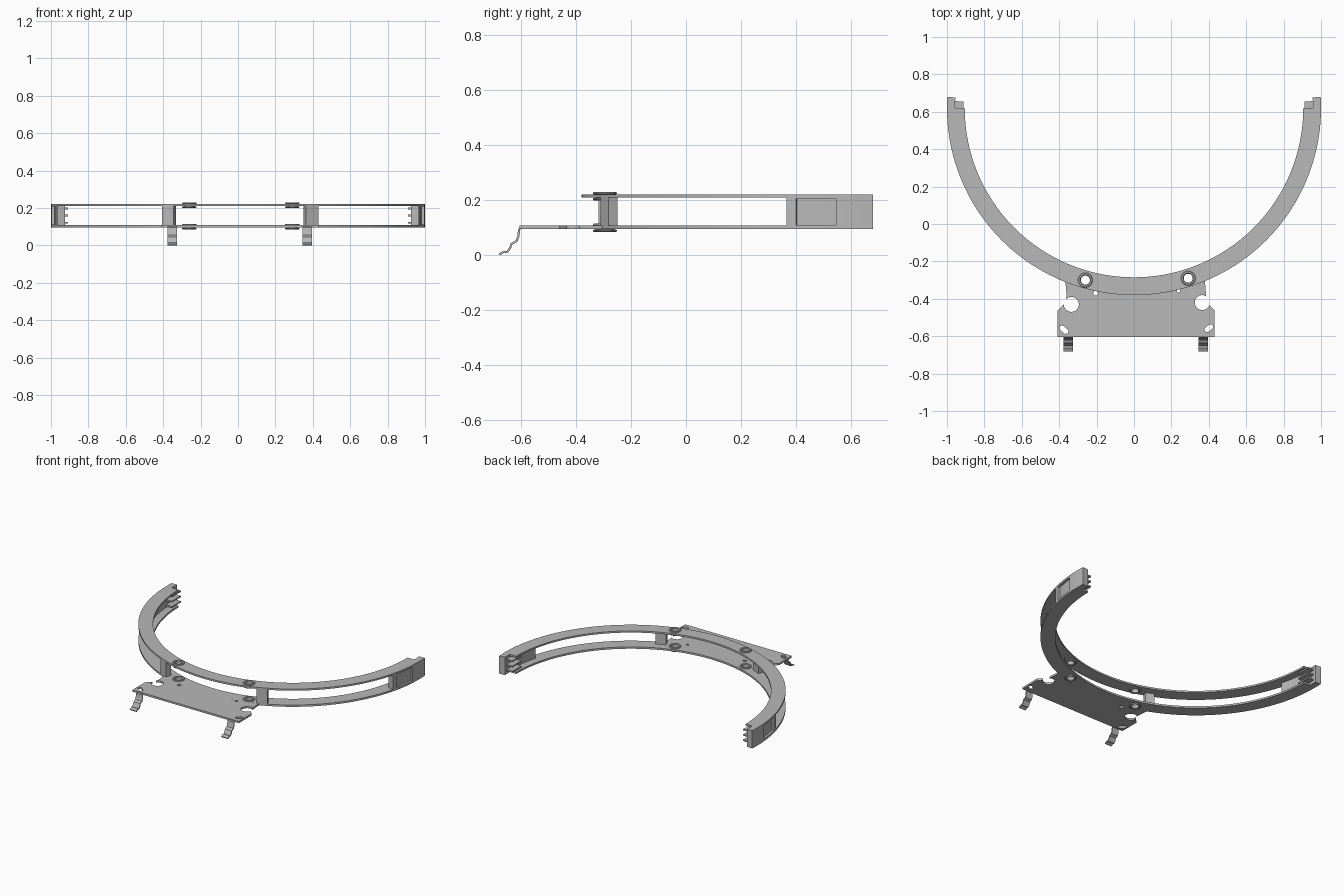
import bpy, bmesh, math
from mathutils import Matrix

if "Cube" in bpy.data.objects:
    bpy.data.objects.remove(bpy.data.objects["Cube"], do_unlink=True)

grey = bpy.data.materials.new("Plain grey")
grey.use_nodes = True
color = (0.48, 0.48, 0.48, 1)
grey.diffuse_color = color
grey.node_tree.nodes["Principled BSDF"].inputs["Base Color"].default_value = color

ARC_Y = 0.62                 # centre of the arc
R_IN, R_MID, R_OUT = 0.905, 0.957, 1.0
Z0, Z1, Z2, Z3 = 0.095, 0.108, 0.21, 0.222   # lower and upper plate levels
END, INNER_END = 93.4, 90


def polar(r, deg):
    a = math.radians(deg)
    return (r * math.sin(a), ARC_Y - r * math.cos(a))


def arc(r, a0, a1, step=2.0):
    n = max(2, int(abs(a1 - a0) / step))
    return [polar(r, a0 + (a1 - a0) * i / n) for i in range(n + 1)]


def finish(bm, name):
    bmesh.ops.recalc_face_normals(bm, faces=bm.faces)
    mesh = bpy.data.meshes.new(name)
    bm.to_mesh(mesh)
    bm.free()
    mesh.materials.append(grey)
    ob = bpy.data.objects.new(name, mesh)
    bpy.context.collection.objects.link(ob)
    return ob


def prism(name, pts, z0, z1):
    bm = bmesh.new()
    face = bm.faces.new([bm.verts.new((x, y, z0)) for x, y in pts])
    ext = bmesh.ops.extrude_face_region(bm, geom=[face])
    verts = [v for v in ext["geom"] if isinstance(v, bmesh.types.BMVert)]
    bmesh.ops.translate(bm, verts=verts, vec=(0, 0, z1 - z0))
    return finish(bm, name)


def arc_block(name, r0, r1, a0, a1, z0, z1):
    return prism(name, arc(r1, a0, a1) + arc(r0, a1, a0), z0, z1)


def slot(x, y, radius, half=0.0, turn=0.0):
    """Round hole, or a rounded slot when half is above zero."""
    pts = []
    for i in range(32):
        a = math.tau * (i + 0.5) / 32
        px = radius * math.cos(a) + math.copysign(half, math.cos(a))
        py = radius * math.sin(a)
        c, s = math.cos(math.radians(turn)), math.sin(math.radians(turn))
        pts.append((x + px * c - py * s, y + px * s + py * c))
    return pts


def cut(ob, cutter):
    mod = ob.modifiers.new("cut", "BOOLEAN")
    mod.operation = "DIFFERENCE"
    mod.solver = "EXACT"
    mod.object = cutter
    bpy.context.view_layer.update()
    result = bpy.data.meshes.new_from_object(
        ob.evaluated_get(bpy.context.evaluated_depsgraph_get()))
    ob.modifiers.clear()
    ob.data = result
    bpy.data.objects.remove(cutter, do_unlink=True)


parts = []
bushings = [(-0.26, -0.30), (0.29, -0.29)]

# Two curved rails with stepped ends and bushing holes
outline = (arc(R_OUT, -END, END) + [polar(R_MID, END)] + [polar(R_MID, INNER_END)]
           + arc(R_IN, INNER_END, -INNER_END)
           + [polar(R_MID, -INNER_END)] + [polar(R_MID, -END)])
for name, z0, z1 in (("lower_rail", Z0, Z1), ("upper_rail", Z2, Z3)):
    rail = prism(name, outline, z0, z1)
    for x, y in bushings:
        cut(rail, prism("cutter", slot(x, y, 0.03), z0 - 0.1, z1 + 0.1))
    parts.append(rail)

# Rounded grommets seated in both rails
for side, (x, y) in zip(("right", "left"), bushings):
    for level, zc in (("lower", 0.1), ("upper", 0.215)):
        prof = [(0.024, -0.011), (0.028, -0.015), (0.036, -0.015), (0.039, -0.011),
                (0.039, -0.0075), (0.031, -0.0065)]
        prof += [(r, -z) for r, z in reversed(prof)]
        bm = bmesh.new()
        loop = [bm.verts.new((x + r, y, zc + z)) for r, z in prof]
        edges = [bm.edges.new((loop[i], loop[i - 1])) for i in range(len(loop))]
        bmesh.ops.spin(bm, geom=loop + edges, cent=(x, y, 0), axis=(0, 0, 1),
                       angle=math.tau, steps=32)
        bmesh.ops.remove_doubles(bm, verts=bm.verts, dist=0.0005)
        parts.append(finish(bm, f"{side}_{level}_grommet"))

# End walls with an outside pocket, and three small tongues at each end
for side, s in (("right", -1), ("left", 1)):
    wall = arc_block(side + "_end_wall", R_MID, R_OUT, 75.2 * s, END * s, Z1, Z2)
    cut(wall, arc_block("cutter", 0.985, 1.05, 77.3 * s, 85.7 * s, 0.111, 0.207))
    parts.append(wall)
    for i in range(3):
        z = 0.121 + 0.0375 * i
        parts.append(arc_block(f"{side}_tongue_{i + 1}", 0.911, R_MID,
                               86 * s, 92.2 * s, z - 0.005, z + 0.005))

# Spacer posts between the rails
parts.append(arc_block("right_post", 0.962, R_OUT, -20.2, -23.9, Z1, Z2))
parts.append(arc_block("left_post", 0.962, R_OUT, 21.4, 25.5, Z1, Z2))

# Mounting plate meeting the lower rail along its outer arc
plate = prism("mounting_plate",
              [(-0.41, -0.605), (0.43, -0.605), (0.43, -0.46), (0.395, -0.425),
               (0.385, -0.38)] + arc(R_OUT, 22.3, -21.5)
              + [(-0.36, -0.385), (-0.37, -0.425), (-0.41, -0.465)], Z0, Z1)
for hole in (slot(-0.335, -0.43, 0.04), slot(0.365, -0.42, 0.04),
             slot(-0.205, -0.37, 0.013), slot(0.238, -0.357, 0.009),
             slot(-0.375, -0.565, 0.014, 0.013, -40),
             slot(0.4, -0.557, 0.014, 0.011, 40)):
    cut(plate, prism("cutter", hole, 0.05, 0.15))
parts.append(plate)

# Bent spring clips under the front edge
path = [(-0.598, 0.102), (-0.607, 0.094), (-0.609, 0.07), (-0.616, 0.052),
        (-0.634, 0.042), (-0.64, 0.026), (-0.65, 0.012), (-0.661, 0.013),
        (-0.668, 0.009), (-0.679, 0.004)]
for side, x in (("right", -0.352), ("left", 0.37)):
    half = 0.004
    front, back = [], []
    for i, (y, z) in enumerate(path):
        (ya, za), (yb, zb) = path[max(i - 1, 0)], path[min(i + 1, len(path) - 1)]
        d = math.hypot(yb - ya, zb - za)
        ny, nz = (za - zb) / d * half, (yb - ya) / d * half
        front.append((y + ny, z + nz))
        back.append((y - ny, z - nz))
    clip = prism(side + "_clip", front + back[::-1], x - 0.026, x + 0.026)
    # profile was drawn flat: send its axes to y, z and its depth to x
    clip.data.transform(Matrix(((0, 0, 1, 0), (1, 0, 0, 0), (0, 1, 0, 0), (0, 0, 0, 1))))
    parts.append(clip)

# Smooth curved faces, sharp edges kept
bpy.ops.object.select_all(action="DESELECT")
for ob in parts:
    ob.select_set(True)
bpy.context.view_layer.objects.active = parts[0]
bpy.ops.object.shade_smooth_by_angle(angle=math.radians(30))
